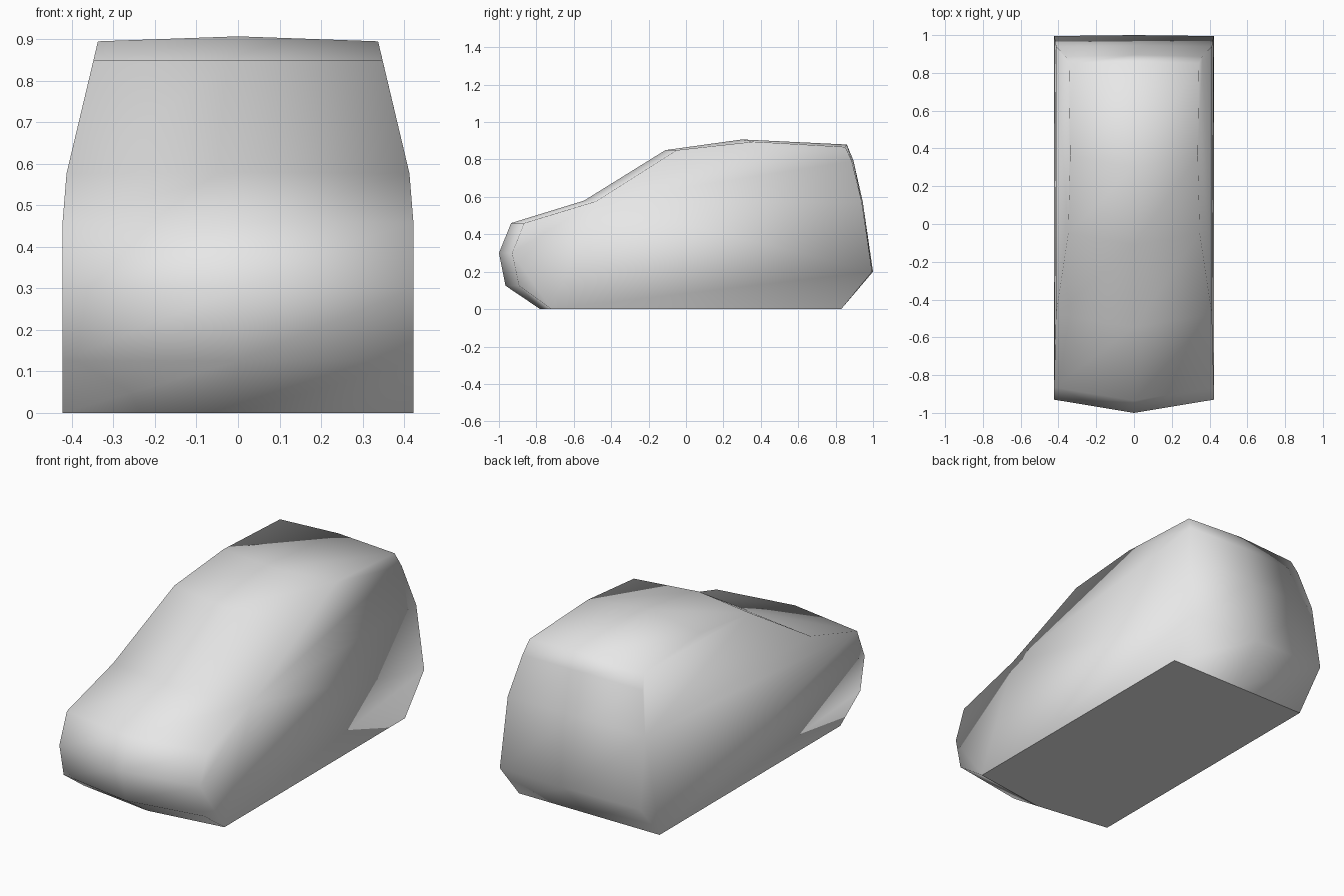
import bpy

cube = bpy.data.objects.get("Cube")
if cube:
    bpy.data.objects.remove(cube, do_unlink=True)

# Outline in (y, z), from front sill over the roof to rear sill
CENTRE = [(-.78, 0), (-.965, .125), (-1, .3), (-.935, .46), (-.545, .58),
          (-.11, .85), (.3, .907), (.86, .88), (.895, .795), (.945, .575),
          (1, .2), (.83, 0)]
EDGE = [(-.72, 0), (-.893, .125), (-.93, .3), (-.865, .46), (-.48, .577),
        (-.05, .85), (.36, .895), (.852, .867), (.887, .79), (.94, .572),
        (.995, .2), (.83, 0)]
BELT_FRONT, BELT_REAR = 4, 9


def half_width(z):
    """Straight flanks below the belt line, leaning in towards the roof."""
    if z < .47:
        return .4225
    if z < .58:
        return .413
    return .413 - (z - .575) * .236


# Three rows of points: centre line, left edge, right edge
n = len(CENTRE)
verts = [(0, y, z) for y, z in CENTRE]
for side in (1, -1):
    verts += [(side * half_width(z), y, z) for y, z in EDGE]

faces = []
for side, row in ((1, n), (-1, 2 * n)):
    # Nose, bonnet, windscreen, roof and tail
    part = [[i, row + i, row + i + 1, i + 1] for i in range(n - 1)]
    # Lower flank and upper flank, meeting at the belt line
    part.append([row + i for i in range(n)
                 if i <= BELT_FRONT or i >= BELT_REAR][::-1])
    part.append([row + i for i in range(BELT_FRONT, BELT_REAR + 1)][::-1])
    faces += part if side > 0 else [f[::-1] for f in part]
# Flat underside
faces.append([0, 2 * n, 3 * n - 1, n - 1, 2 * n - 1, n])

mesh = bpy.data.meshes.new("car_body")
mesh.from_pydata(verts, [], faces)
mesh.validate()
body = bpy.data.objects.new("car_body", mesh)
bpy.context.collection.objects.link(body)

# Smooth shell with a hard rim around the underside
for poly in mesh.polygons:
    poly.use_smooth = True
mesh.polygons[len(faces) - 1].use_smooth = False
for edge in mesh.edges:
    edge.use_edge_sharp = all(verts[v][2] == 0 for v in edge.vertices)

grey = bpy.data.materials.new("plain_grey")
grey.use_nodes = True
colour = (.8, .8, .8, 1)
grey.diffuse_color = colour
grey.node_tree.nodes["Principled BSDF"].inputs["Base Color"].default_value = colour
mesh.materials.append(grey)
